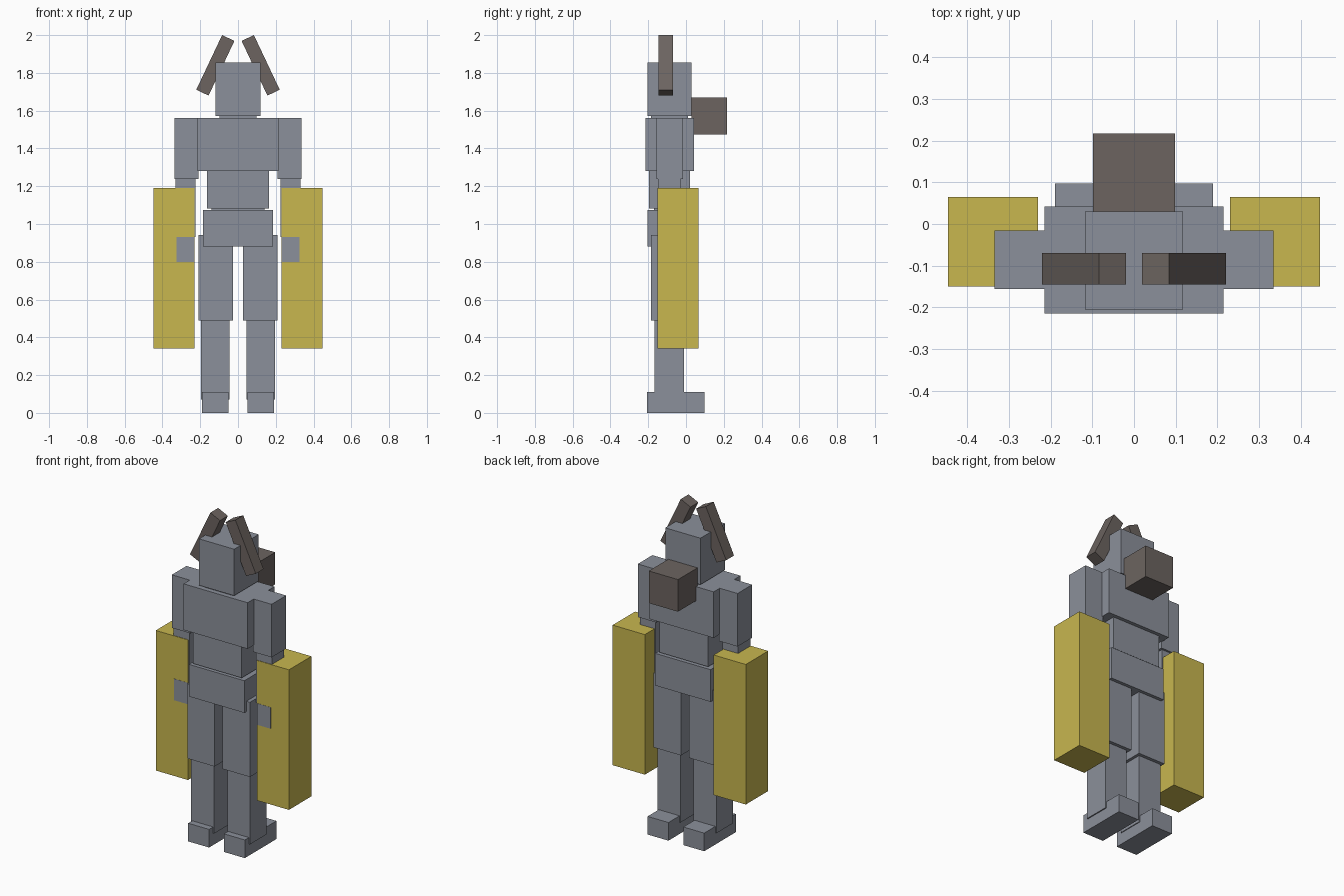
import bpy
import math

cube = bpy.data.objects.get("Cube")
if cube:
    bpy.data.objects.remove(cube, do_unlink=True)


def material(name, rgb):
    m = bpy.data.materials.new(name)
    m.use_nodes = True
    m.diffuse_color = (*rgb, 1)
    m.node_tree.nodes["Principled BSDF"].inputs["Base Color"].default_value = (*rgb, 1)
    return m


grey = material("blue_grey", (0.26, 0.28, 0.325))
yellow = material("mustard_yellow", (0.578, 0.473, 0.078))
brown = material("dark_brown_grey", (0.15, 0.127, 0.117))


def box(name, mat, x, y, z, tilt=0):
    """Box from (min, max) extents, tilted about the y axis through its centre."""
    spans = (x, y, z)
    bpy.ops.mesh.primitive_cube_add(size=1, location=[(a + b) / 2 for a, b in spans])
    ob = bpy.context.object
    ob.name = name
    ob.scale = [b - a for a, b in spans]
    ob.rotation_euler.y = tilt
    ob.data.materials.append(mat)


def pair(name, mat, x, y, z, tilt=0):
    box("left_" + name, mat, x, y, z, tilt)
    box("right_" + name, mat, (-x[1], -x[0]), y, z, -tilt)


def centred(name, mat, half, y, z):
    box(name, mat, (-half, half), y, z)


# Head, torso and back pack
centred("head", grey, 0.118, (-0.205, 0.03), (1.573, 1.855))
centred("neck", grey, 0.098, (-0.185, 0.01), (1.53, 1.60))
centred("chest", grey, 0.215, (-0.215, 0.042), (1.28, 1.56))
centred("abdomen", grey, 0.163, (-0.197, 0.02), (1.083, 1.29))
centred("waist", grey, 0.14, (-0.17, 0.0), (1.06, 1.10))
centred("pelvis", grey, 0.186, (-0.205, 0.03), (0.88, 1.075))
centred("back_pack", brown, 0.098, (0.03, 0.217), (1.475, 1.67))

# Arms with the long forearm blocks
pair("upper_arm", grey, (0.21, 0.335), (-0.156, -0.016), (1.238, 1.56))
pair("forearm", grey, (0.224, 0.33), (-0.147, -0.028), (0.93, 1.245))
pair("hand", grey, (0.232, 0.325), (-0.151, -0.03), (0.80, 0.93))
pair("forearm_block", yellow, (0.231, 0.447), (-0.15, 0.065), (0.34, 1.19))

# Legs
pair("thigh", grey, (0.027, 0.21), (-0.186, 0.01), (0.49, 0.943))
pair("shin", grey, (0.045, 0.197), (-0.167, -0.01), (0.07, 0.50))
pair("foot", grey, (0.05, 0.19), (-0.206, 0.097), (0.0, 0.11))

# Slanted horns, leaning inward at the top
pair("horn", brown, (0.084, 0.156), (-0.145, -0.07), (1.68, 2.0), math.radians(-25.3))
